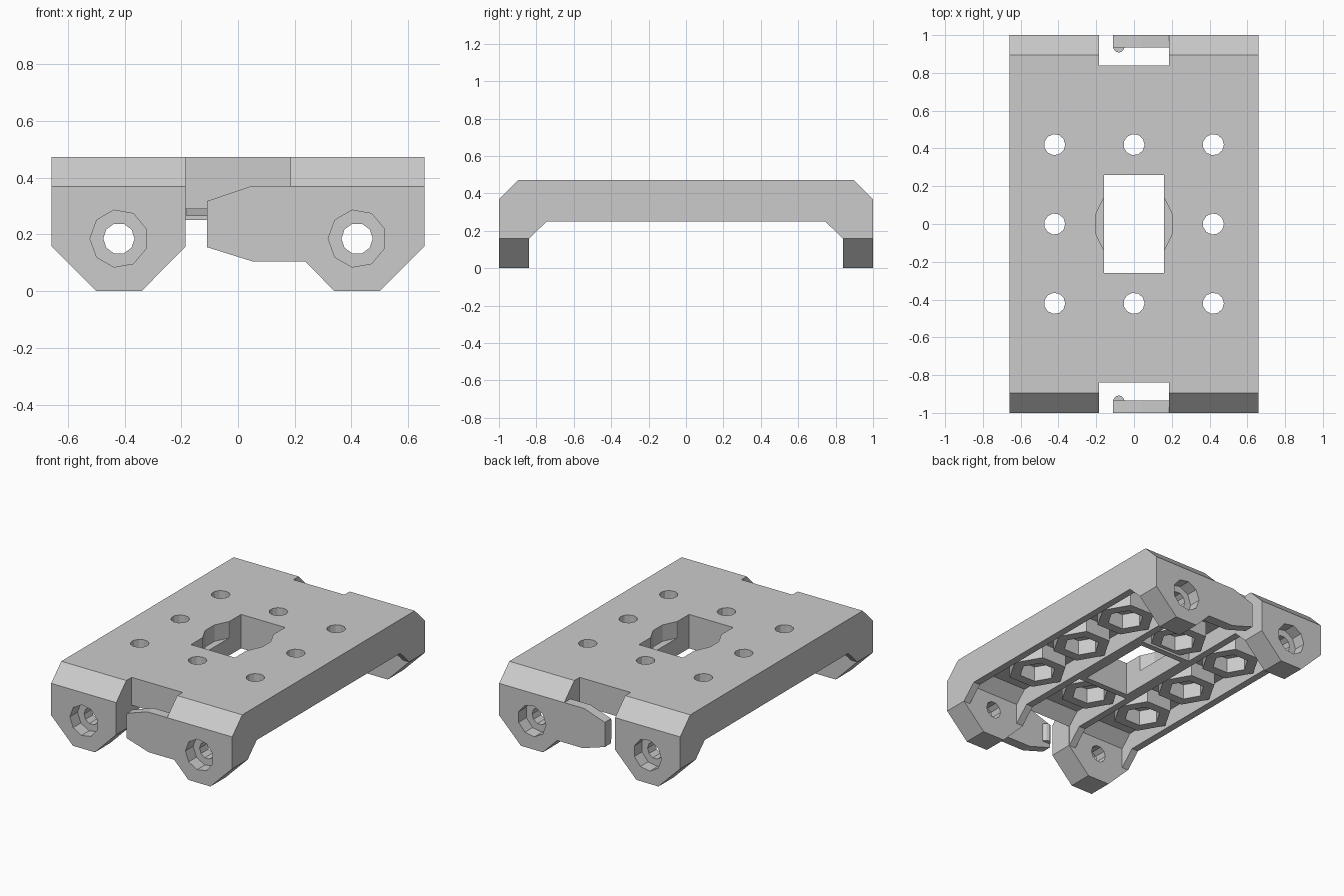
import bpy
import bmesh
from math import cos, sin, tau, radians

cube = bpy.data.objects.get("Cube")
if cube:
    bpy.data.objects.remove(cube)

grey = bpy.data.materials.new("plain grey")
grey.use_nodes = True
COLOUR = (0.6, 0.6, 0.6, 1)
grey.diffuse_color = COLOUR
grey.node_tree.nodes["Principled BSDF"].inputs["Base Color"].default_value = COLOUR


def prism(name, pts, axis, lo, hi):
    """Extrude a 2D outline along an axis; x takes (y, z), y takes (x, z), z takes (x, y)."""
    place = {"x": lambda a, b, c: (c, a, b),
             "y": lambda a, b, c: (a, c, b),
             "z": lambda a, b, c: (a, b, c)}[axis]
    bm = bmesh.new()
    face = bm.faces.new([bm.verts.new(place(a, b, lo)) for a, b in pts])
    ext = bmesh.ops.extrude_face_region(bm, geom=[face])
    top = [v for v in ext["geom"] if isinstance(v, bmesh.types.BMVert)]
    bmesh.ops.translate(bm, verts=top, vec=place(0, 0, hi - lo))
    bmesh.ops.recalc_face_normals(bm, faces=bm.faces)
    mesh = bpy.data.meshes.new(name)
    bm.to_mesh(mesh)
    bm.free()
    mesh.materials.append(grey)
    obj = bpy.data.objects.new(name, mesh)
    bpy.context.collection.objects.link(obj)
    return obj


def box(name, x0, x1, y0, y1, z0, z1):
    return prism(name, [(x0, y0), (x1, y0), (x1, y1), (x0, y1)], "z", z0, z1)


def ring(cx, cy, r, n, start=0):
    angles = [radians(start) + tau * i / n for i in range(n)]
    return [(cx + r * cos(a), cy + r * sin(a)) for a in angles]


def combine(target, tool, operation="DIFFERENCE"):
    """Apply one boolean and throw the tool away."""
    mod = target.modifiers.new("cut", "BOOLEAN")
    mod.operation, mod.solver, mod.object = operation, "EXACT", tool
    graph = bpy.context.evaluated_depsgraph_get()
    mesh = bpy.data.meshes.new_from_object(target.evaluated_get(graph))
    target.modifiers.clear()
    target.data = mesh
    bpy.data.objects.remove(tool)


W, TOP, RIB, FLOOR = 0.658, 0.473, 0.25, 0.365

# Bridge-shaped body with chamfered ends and gussets
half = [(0.745, RIB), (0.84, 0.157), (0.84, 0), (1, 0), (1, 0.368), (0.895, TOP)]
outline = half + [(-y, z) for y, z in reversed(half)]
body = prism("carriage_plate", outline, "x", -W, W)

# Angled foot corners
combine(body, prism("foot_gap", [(-0.34, 0), (-0.34, -0.1), (0.34, -0.1), (0.34, 0),
                                 (0.185, 0.157), (-0.185, 0.157)], "y", -1.1, 1.1))
for s in (-1, 1):
    corner = [(s * 0.5, 0), (s * 0.5, -0.1), (s * 0.7, -0.1), (s * 0.7, 0.2), (s * W, 0.158)]
    combine(body, prism("foot_corner", corner, "y", -1.1, 1.1))

# Underside pockets with sloped ends, leaving long ribs and a frame round the window
pocket_end = [(0.84, 0.1), (0.84, 0.29), (0.765, FLOOR)]
side_pocket = pocket_end + [(-y, z) for y, z in reversed(pocket_end)]
for s in (-1, 1):
    x0, x1 = sorted((s * 0.235, s * 0.61))
    combine(body, prism("side_pocket", side_pocket, "x", x0, x1))
    end = [(s * y, z) for y, z in pocket_end + [(0.3, FLOOR), (0.3, 0.1)]]
    combine(body, prism("middle_pocket", end, "x", -0.187, 0.187))

# Notches, clip arms and nubs at both ends
arm = [(0.3, 0.368), (0.04, 0.368), (-0.11, 0.317), (-0.11, 0.155),
       (0.05, 0.105), (0.3, 0.105)]
for s in (-1, 1):
    y0, y1 = sorted((s * 0.84, s * 1.1))
    combine(body, box("end_notch", -0.185, 0.185, y0, y1, -0.1, 0.6))
    y0, y1 = sorted((s * 0.935, s))
    combine(body, prism("clip_arm", arm, "y", y0, y1), "UNION")
    combine(body, prism("clip_nub", ring(-0.08, s * 0.938, 0.03, 12), "z", 0.18, 0.3), "UNION")

# Hexagonal nut bosses spanning from rib to rib, with nut traps and screw holes
spots = [(x, y) for x in (-0.42, 0, 0.42) for y in (-0.42, 0, 0.42) if x or y]
for x, y in spots:
    combine(body, prism("nut_boss", ring(x, y, 0.182, 6), "z", 0.265, 0.4), "UNION")
for x, y in spots:
    combine(body, prism("nut_trap", ring(x, y, 0.112, 6), "z", 0.1, FLOOR))
    combine(body, prism("screw_hole", ring(x, y, 0.056, 11), "z", 0.1, 0.6))

# Central window with a shallow round recess
combine(body, box("window", -0.16, 0.16, -0.26, 0.26, 0.1, 0.6))
combine(body, prism("round_recess", ring(0, 0, 0.21, 14, 90 / 7), "z", FLOOR, 0.6))

# Counterbored holes through the feet
for x in (-0.42, 0.42):
    combine(body, prism("foot_hole", ring(x, 0.185, 0.055, 10), "y", -1.1, 1.1))
    for s in (-1, 1):
        y0, y1 = sorted((s * 0.92, s * 1.1))
        combine(body, prism("counterbore", ring(x, 0.185, 0.102, 9, 180), "y", y0, y1))
